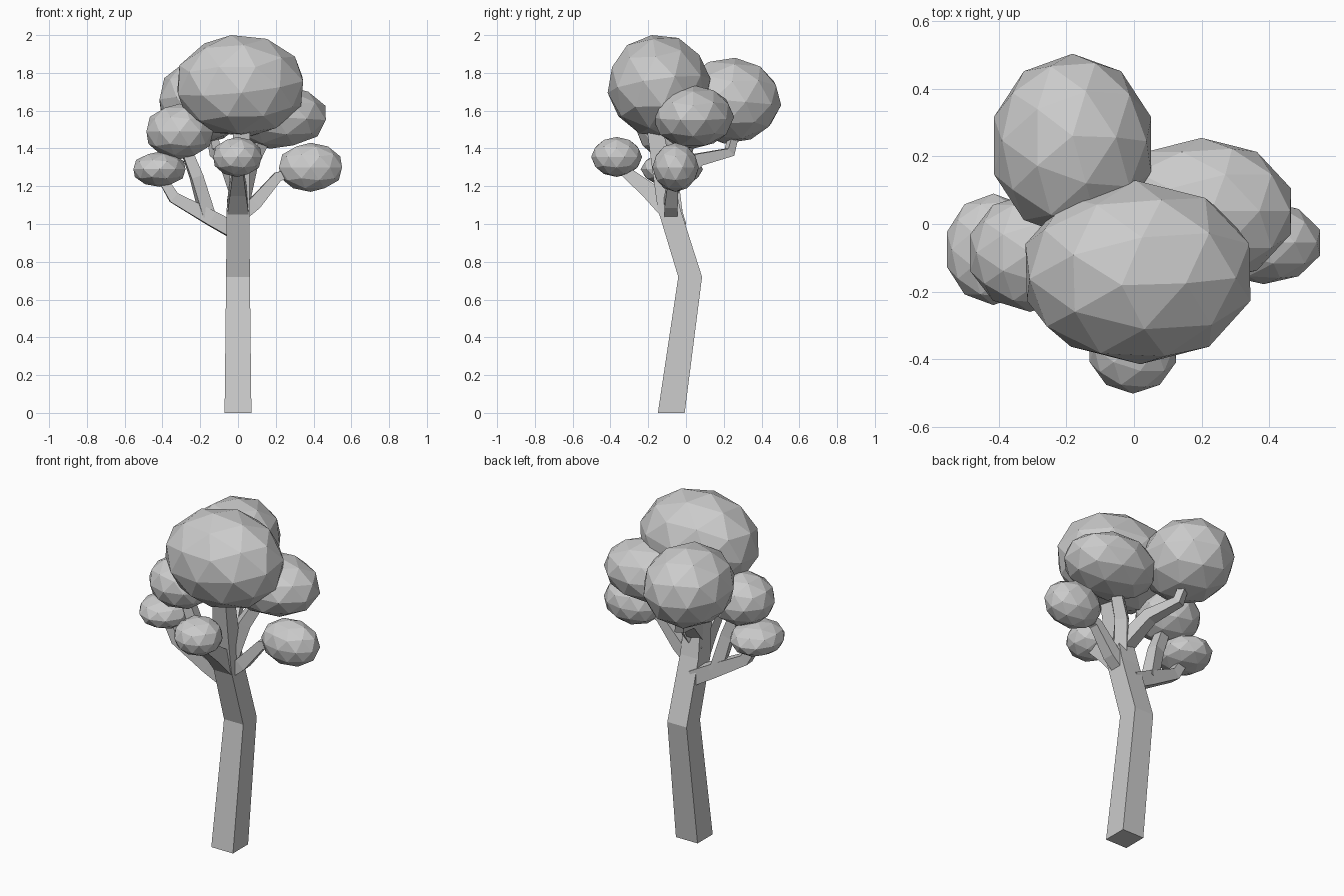
import bpy, bmesh
from math import radians
from mathutils import Vector, Euler

if "Cube" in bpy.data.objects:
    bpy.data.objects.remove(bpy.data.objects["Cube"])


def finish(name, bm):
    bmesh.ops.recalc_face_normals(bm, faces=bm.faces)
    me = bpy.data.meshes.new(name)
    bm.to_mesh(me)
    bm.free()
    ob = bpy.data.objects.new(name, me)
    bpy.context.collection.objects.link(ob)


def limb(name, path, level=False):
    """Square tapered tube through (x, y, z, half width) points."""
    bm = bmesh.new()
    pts = [Vector(p[:3]) for p in path]
    rings = []
    for i, p in enumerate(pts):
        if level:
            u, v = Vector((1, 0, 0)), Vector((0, 1, 0))
        else:
            t = (pts[min(i + 1, len(pts) - 1)] - pts[max(i - 1, 0)]).normalized()
            u = t.cross(Vector((0, 0, 1))).normalized()
            v = t.cross(u)
        r = path[i][3]
        rings.append([bm.verts.new(p + u * a * r + v * b * r)
                      for a, b in ((-1, -1), (1, -1), (1, 1), (-1, 1))])
    for lo, hi in zip(rings, rings[1:]):
        for k in range(4):
            n = (k + 1) % 4
            bm.faces.new((lo[k], lo[n], hi[n], hi[k]))
    bm.faces.new(rings[0][::-1])
    bm.faces.new(rings[-1])
    finish(name, bm)


def foliage(name, centre, half, tilt=(0, 0, 0)):
    """Faceted ball, tilted, then fitted to a centre and half extents."""
    bm = bmesh.new()
    bmesh.ops.create_icosphere(bm, subdivisions=2, radius=1)
    rot = Euler([radians(a) for a in tilt]).to_matrix()
    bmesh.ops.transform(bm, matrix=rot.to_4x4(), verts=bm.verts)
    ext = [max(abs(v.co[k]) for v in bm.verts) for k in range(3)]
    for v in bm.verts:
        v.co = Vector([centre[k] + v.co[k] / ext[k] * half[k] for k in range(3)])
    finish(name, bm)


# Trunk, bent back and then forward
limb("trunk", [(0, -0.078, 0, 0.071), (0, 0.022, 0.72, 0.063),
               (0, -0.09, 1.08, 0.06), (0.01, -0.13, 1.3, 0.05),
               (0.025, -0.18, 1.6, 0.04)], level=True)

# Branches
limb("left_low_branch", [(-0.03, -0.045, 0.97, 0.042), (-0.14, -0.06, 1.03, 0.04),
                         (-0.34, -0.08, 1.14, 0.03), (-0.42, -0.08, 1.27, 0.022)])
limb("left_high_branch", [(-0.16, -0.06, 1.04, 0.035), (-0.22, -0.08, 1.25, 0.032),
                          (-0.3, -0.085, 1.46, 0.025)])
limb("right_low_branch", [(0.02, -0.08, 1.05, 0.035), (0.09, -0.08, 1.11, 0.035),
                          (0.21, -0.07, 1.25, 0.026), (0.35, -0.06, 1.29, 0.02)])
limb("right_high_branch", [(0.02, -0.1, 1.14, 0.035), (0.06, -0.03, 1.32, 0.034),
                           (0.18, 0.04, 1.54, 0.025)])
limb("front_branch", [(0, -0.1, 1.09, 0.057), (0, -0.2, 1.18, 0.043),
                      (0, -0.36, 1.31, 0.025)])
limb("back_branch", [(0, -0.1, 1.2, 0.042), (-0.06, 0.06, 1.34, 0.034),
                     (-0.12, 0.23, 1.38, 0.025), (-0.15, 0.27, 1.54, 0.02)])

# Foliage
foliage("top_foliage", (0.012, -0.143, 1.732), (0.333, 0.272, 0.268), (8, -8, 0))
foliage("back_foliage", (-0.182, 0.232, 1.653), (0.233, 0.272, 0.227), (-6, 0, 0))
foliage("right_high_foliage", (0.2, 0.038, 1.567), (0.265, 0.217, 0.168), (0, 6, 0))
foliage("left_high_foliage", (-0.308, -0.085, 1.49), (0.177, 0.175, 0.147))
foliage("left_low_foliage", (-0.416, -0.075, 1.29), (0.138, 0.165, 0.093))
foliage("front_foliage", (-0.003, -0.367, 1.355), (0.128, 0.135, 0.106))
foliage("right_low_foliage", (0.384, -0.055, 1.3), (0.167, 0.123, 0.13))
